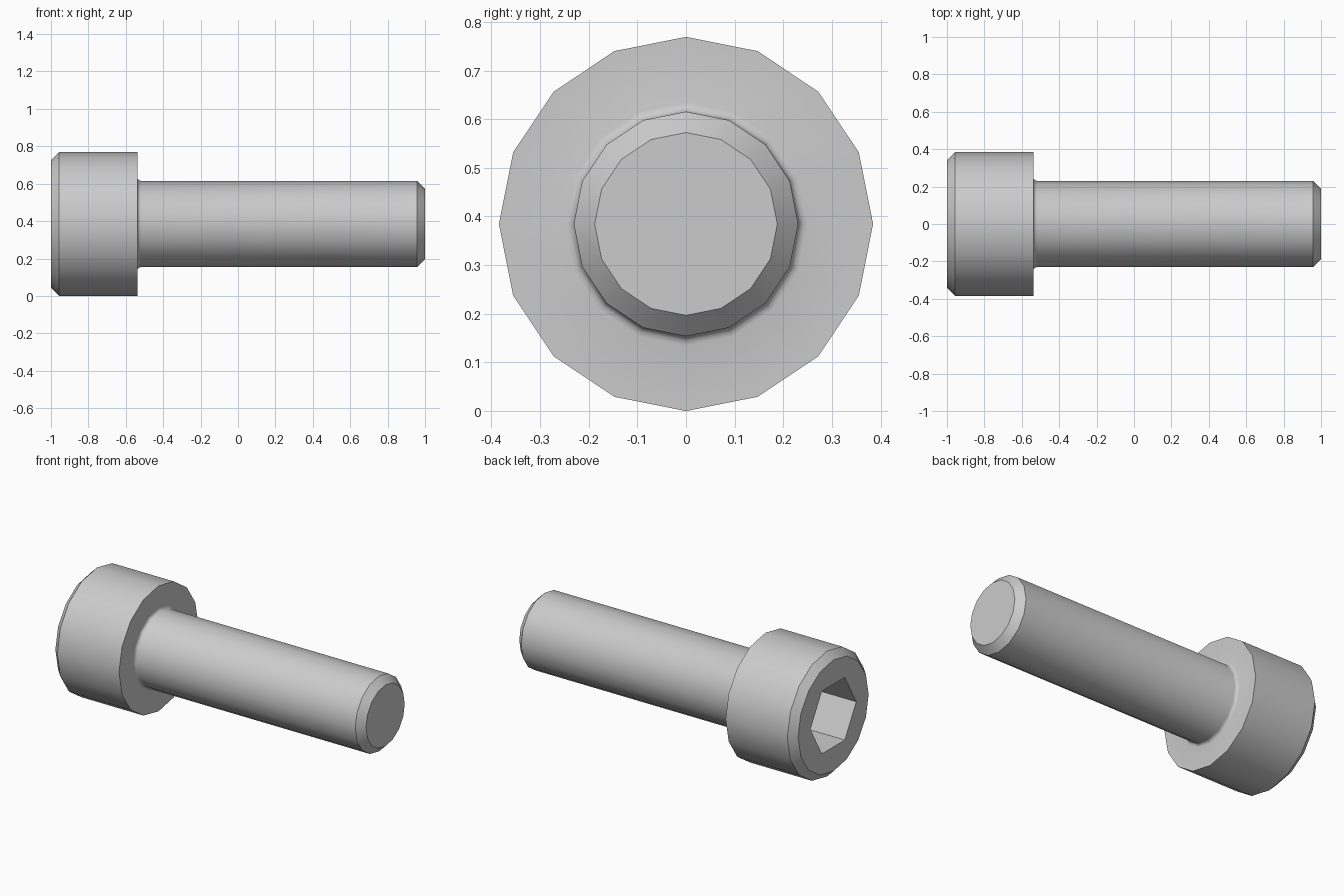
import bpy
import bmesh
from math import pi, radians, sin, cos

cube = bpy.data.objects.get("Cube")
if cube:
    bpy.data.objects.remove(cube)

SIDES = 16
HEAD_R, SHAFT_R, CHAMFER = 0.3846, 0.2308, 0.043
HEAD_BASE, FILLET = -0.5385, 0.019
SOCKET_R, SOCKET_DEPTH = 0.222, 0.24

steel = bpy.data.materials.new("grey steel")
steel.use_nodes = True
grey = (0.6, 0.6, 0.6, 1)
steel.diffuse_color = grey
steel.node_tree.nodes["Principled BSDF"].inputs["Base Color"].default_value = grey


def lathe(name, profile):
    """Spin (x, radius) points about the x axis and cap both ends."""
    bm = bmesh.new()
    verts = [bm.verts.new((x, 0, r)) for x, r in profile]
    edges = [bm.edges.new(pair) for pair in zip(verts, verts[1:])]
    bmesh.ops.spin(bm, geom=verts + edges, cent=(0, 0, 0), axis=(1, 0, 0),
                   angle=2 * pi, steps=SIDES, use_merge=True)
    bmesh.ops.remove_doubles(bm, verts=bm.verts[:], dist=0.0001)
    bmesh.ops.holes_fill(bm, edges=bm.edges[:], sides=0)
    bmesh.ops.recalc_face_normals(bm, faces=bm.faces[:])
    mesh = bpy.data.meshes.new(name)
    bm.to_mesh(mesh)
    bm.free()
    mesh.materials.append(steel)
    obj = bpy.data.objects.new(name, mesh)
    bpy.context.collection.objects.link(obj)
    obj.location.z = HEAD_R
    return obj


# Chamfered head, small fillet under it, shaft with chamfered tip
arc = [i * pi / 6 for i in range(4)]
fillet = [(HEAD_BASE + FILLET * (1 - cos(a)), SHAFT_R + FILLET * (1 - sin(a))) for a in arc]
profile = [(-1, HEAD_R - CHAMFER), (-1 + CHAMFER, HEAD_R), (HEAD_BASE, HEAD_R)]
profile += fillet
profile += [(1 - CHAMFER, SHAFT_R), (1, SHAFT_R - CHAMFER)]
screw = lathe("socket_head_screw", profile)

# Hexagonal socket cut into the head
overshoot = 0.1
bpy.ops.mesh.primitive_cylinder_add(
    vertices=6, radius=SOCKET_R, depth=SOCKET_DEPTH + overshoot,
    location=(-1 + (SOCKET_DEPTH - overshoot) / 2, 0, HEAD_R), rotation=(0, pi / 2, 0))
cutter = bpy.context.object
cutter.name = "socket_cutter"
cutter.hide_render = True
cutter.data.materials.append(steel)

cut = screw.modifiers.new("hex socket", "BOOLEAN")
cut.operation = "DIFFERENCE"
cut.solver = "EXACT"
cut.object = cutter

bpy.ops.object.select_all(action="DESELECT")
screw.select_set(True)
bpy.context.view_layer.objects.active = screw
bpy.ops.object.modifier_apply(modifier=cut.name)
bpy.data.objects.remove(cutter)
bpy.ops.object.shade_smooth_by_angle(angle=radians(32))
